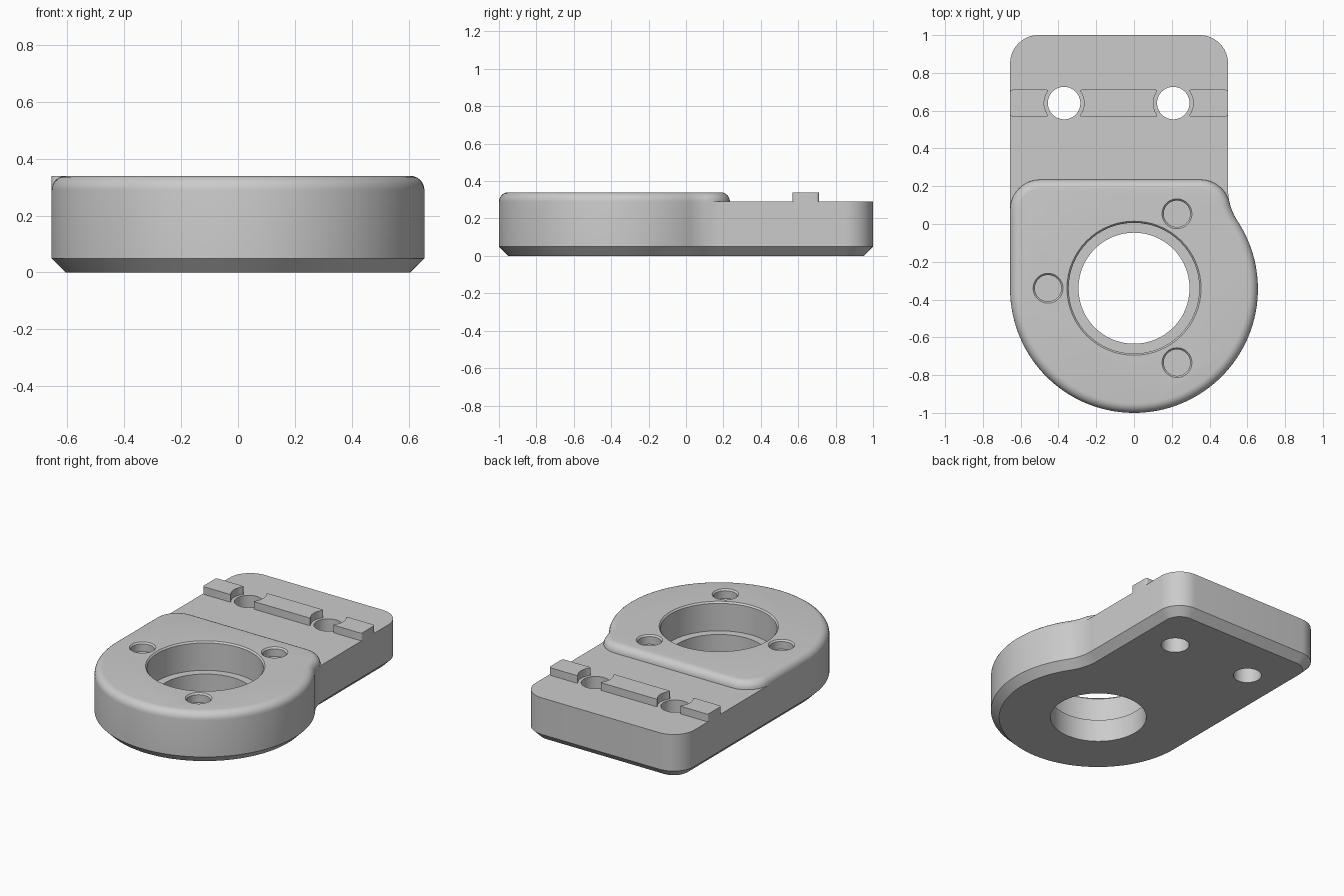
import bpy, bmesh
from math import sin, cos, atan2, sqrt, asin, pi, radians

if "Cube" in bpy.data.objects:
    bpy.data.objects.remove(bpy.data.objects["Cube"], do_unlink=True)

grey = bpy.data.materials.new("plain_grey")
grey.use_nodes = True
colour = (0.6, 0.6, 0.6, 1)
grey.diffuse_color = colour
grey.node_tree.nodes["Principled BSDF"].inputs["Base Color"].default_value = colour


def arc(cx, cy, r, a0, a1, n=12):
    """Points on an arc, both ends included."""
    steps = [a0 + (a1 - a0) * i / n for i in range(n + 1)]
    return [(cx + r * cos(a), cy + r * sin(a)) for a in steps]


def clean(points):
    """Drop repeated neighbours from a closed outline."""
    return [p for i, p in enumerate(points)
            if abs(p[0] - points[i - 1][0]) + abs(p[1] - points[i - 1][1]) > 1e-5]


def inset(points, d):
    """Move a counter-clockwise outline inward by d."""
    out = []
    for i, (x, y) in enumerate(points):
        (px, py), (nx, ny) = points[i - 1], points[(i + 1) % len(points)]
        l0, l1 = sqrt((x - px)**2 + (y - py)**2), sqrt((nx - x)**2 + (ny - y)**2)
        ax, ay = -(y - py) / l0, (x - px) / l0
        bx, by = -(ny - y) / l1, (nx - x) / l1
        k = d / (1 + ax * bx + ay * by)
        out.append((x + k * (ax + bx), y + k * (ay + by)))
    return out


def loft(name, outline, levels, round_corners=0):
    """Closed solid through (inset, height) levels of one outline."""
    bm = bmesh.new()
    rings = [[bm.verts.new((x, y, z)) for x, y in inset(outline, d)] for d, z in levels]
    n = len(outline)
    for low, high in zip(rings, rings[1:]):
        for i in range(n):
            j = (i + 1) % n
            bm.faces.new((low[i], low[j], high[j], high[i]))
    bm.faces.new(rings[0][::-1])
    bm.faces.new(rings[-1])
    bm.normal_update()
    if round_corners:
        upright = [e for e in bm.edges if e.calc_face_angle(0) > 0.5
                   and abs(e.verts[0].co.z - e.verts[1].co.z) > 0.01]
        bmesh.ops.bevel(bm, geom=upright, offset=round_corners, segments=4,
                        profile=0.5, affect='EDGES')
    mesh = bpy.data.meshes.new(name)
    bm.to_mesh(mesh)
    bm.free()
    mesh.materials.append(grey)
    obj = bpy.data.objects.new(name, mesh)
    bpy.context.collection.objects.link(obj)
    return obj


def combine(target, tool, operation):
    """Apply a boolean and discard the tool."""
    mod = target.modifiers.new("combine", 'BOOLEAN')
    mod.operation, mod.solver, mod.object = operation, 'EXACT', tool
    bpy.context.view_layer.objects.active = target
    bpy.ops.object.modifier_apply(modifier=mod.name)
    bpy.data.objects.remove(tool, do_unlink=True)


def drill(target, x, y, r, levels):
    circle = arc(x, y, r, 0, 2 * pi, 64)[:-1]
    combine(target, loft("cutter", circle, levels), 'DIFFERENCE')


# Main dimensions
R, CY = 0.656, -0.344             # round front end
RIGHT, BACK = 0.498, 1.0          # plate edges
PLATE, TOP = 0.29, 0.34           # heights
FR, CR, BR = 0.3, 0.16, 0.15      # side fillet, boss corner, back corner
STEP = 0.235                      # back edge of the boss

# Side fillet joins the round end to the plate; the boss corner touches it
fx = RIGHT + FR
fy = CY + sqrt((R + FR)**2 - fx**2)
a = atan2(fy - CY, fx)
by = STEP - CR
bx = fx - sqrt((FR + CR)**2 - (fy - by)**2)
b = atan2(fy - by, fx - bx)

shared = arc(0, CY, R, pi, 2 * pi + a, 72) + arc(fx, fy, FR, pi + a, pi + b, 10)
plate_outline = clean(shared + arc(fx, fy, FR, pi + b, pi, 6)
                      + arc(RIGHT - BR, BACK - BR, BR, 0, pi / 2)
                      + arc(BR - R, BACK - BR, BR, pi / 2, pi))
boss_outline = clean(shared + arc(bx, by, CR, b, pi / 2)
                     + arc(CR - R, by, CR, pi / 2, pi))

# Base plate with chamfered underside, and raised boss with rounded rim
body = loft("bracket_body", plate_outline, [(0.05, 0), (0, 0.05), (0, PLATE)])
f = TOP - PLATE
rim = [(f * (1 - cos(t)), PLATE + f * sin(t)) for t in (radians(15 * i) for i in range(7))]
combine(body, loft("boss", boss_outline, rim), 'UNION')

# Stepped centre bore
drill(body, 0, CY + 0.004, 0.294, [(0, -0.1), (0, 0.5)])
lip = [(0, TOP - 0.01), (-0.009, TOP), (-0.009, TOP + 0.1)]
drill(body, 0, CY + 0.004, 0.346, [(0, 0.15)] + lip)

# Three blind pockets around the bore
for i in range(3):
    t = pi / 3 + i * 2 * pi / 3
    drill(body, 0.455 * cos(t), CY + 0.004 + 0.455 * sin(t), 0.07, [(0, 0.28)] + lip)

# Two bolt holes through the plate
HOLES, HY = (-0.37, 0.208), 0.64
for x in HOLES:
    drill(body, x, HY, 0.086, [(0, -0.1), (0, 0.5)])

# Locating bars, hollowed at the ends around the bolt holes
W, G = 0.071, 0.106
s = asin(W / G)
left_end = [(-R, HY + W), (-R, HY - W)]
right_end = [(RIGHT, HY - W), (RIGHT, HY + W)]
facing_left = [arc(x, HY, G, pi + s, pi - s, 10) for x in HOLES]
facing_right = [arc(x, HY, G, s, -s, 10) for x in HOLES]
bars = [("left_end_bar", facing_right[1] + right_end),
        ("middle_bar", facing_right[0] + facing_left[1]),
        ("right_end_bar", left_end + facing_left[0])]
parts = [body] + [loft(name, pts, [(0, PLATE), (0, TOP)], 0.014) for name, pts in bars]

# Smooth curved walls, keep sharp edges
for obj in parts:
    bpy.ops.object.select_all(action='DESELECT')
    obj.select_set(True)
    bpy.context.view_layer.objects.active = obj
    bpy.ops.object.shade_smooth_by_angle(angle=radians(30))
